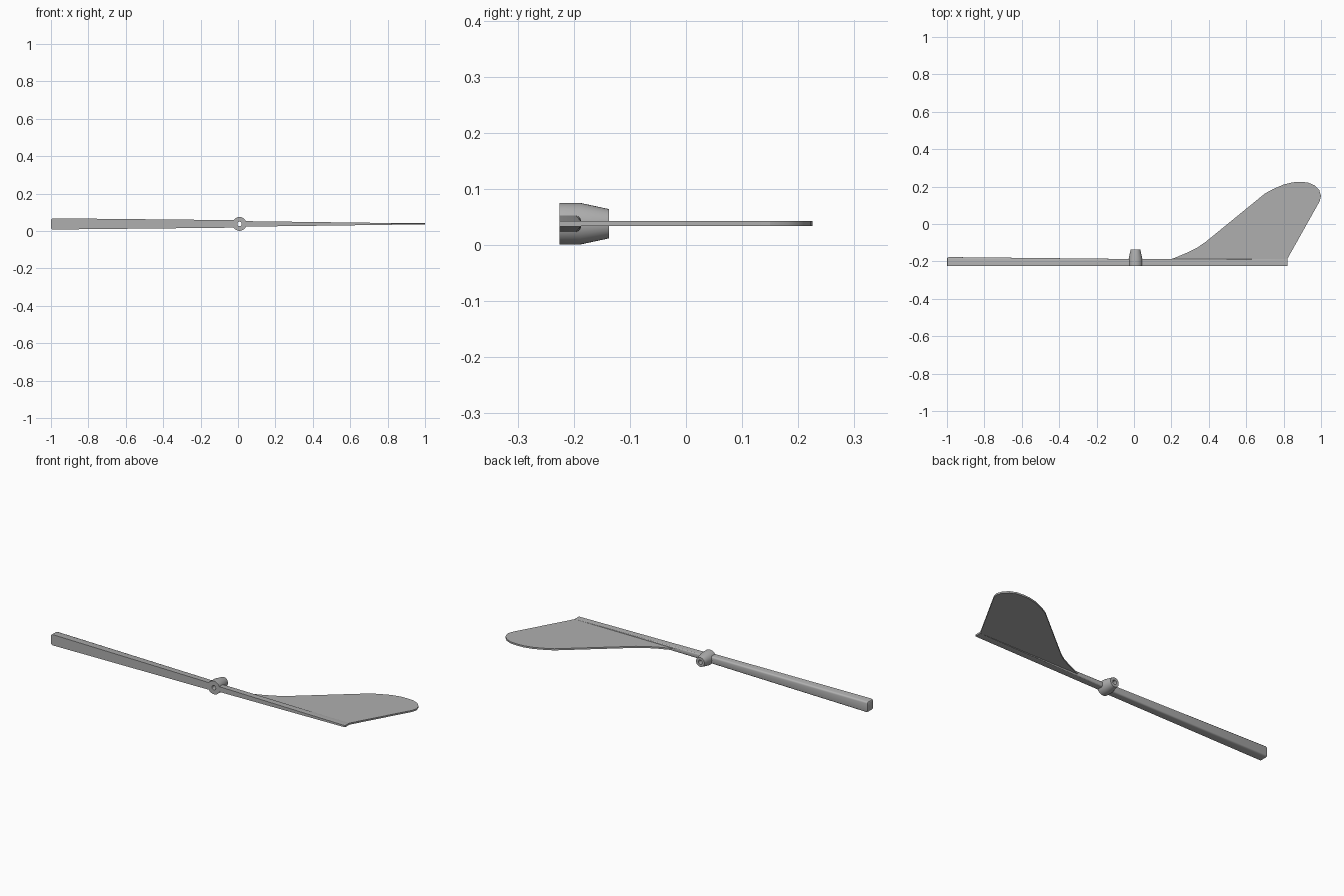
import bpy, bmesh, math

cube = bpy.data.objects.get("Cube")
if cube:
    bpy.data.objects.remove(cube, do_unlink=True)

FRONT, MID = -0.225, 0.038   # front plane (y) and centre height (z)

grey = bpy.data.materials.new("light grey")
grey.use_nodes = True
colour = (0.43, 0.43, 0.43, 1)
grey.diffuse_color = colour
grey.node_tree.nodes["Principled BSDF"].inputs["Base Color"].default_value = colour


def finish(bm, name):
    bmesh.ops.recalc_face_normals(bm, faces=bm.faces)
    mesh = bpy.data.meshes.new(name)
    bm.to_mesh(mesh)
    bm.free()
    mesh.materials.append(grey)
    ob = bpy.data.objects.new(name, mesh)
    bpy.context.collection.objects.link(ob)
    bpy.ops.object.select_all(action='DESELECT')
    ob.select_set(True)
    bpy.context.view_layer.objects.active = ob
    bpy.ops.object.shade_smooth_by_angle(angle=math.radians(30))
    return ob


def bridge(bm, a, b):
    for i in range(len(a)):
        j = (i + 1) % len(a)
        bm.faces.new((a[i], a[j], b[j], b[i]))


def beam(name, sections):
    """Loft a bar, flat in front and rounded at the back, along x."""
    bm = bmesh.new()
    rings = []
    for x, half, back, radius in sections:
        upper = [(FRONT, half)]
        for step in range(4):
            t = math.radians(90 - 30 * step)
            upper.append((back - radius + radius * math.cos(t),
                          half - radius + radius * math.sin(t)))
        outline = upper + [(y, -z) for y, z in reversed(upper)]
        rings.append([bm.verts.new((x, y, MID + z)) for y, z in outline])
    for a, b in zip(rings, rings[1:]):
        bridge(bm, a, b)
    bm.faces.new(rings[0])
    bm.faces.new(rings[-1])
    return finish(bm, name)


# Counterweight arm with softened end, and slim arm carrying the fin
beam("counterweight_arm", [(-1.0, 0.022, -0.184, 0.008),
                           (-0.997, 0.027, -0.179, 0.008),
                           (-0.99, 0.030, -0.177, 0.009),
                           (-0.018, 0.020, -0.187, 0.009)])
beam("fin_arm", [(0.034, 0.0148, -0.187, 0.009),
                 (0.82, 0.0047, -0.187, 0.001)])

# Flat tail fin
outline = [(0.12, -0.20), (0.19, -0.189), (0.21, -0.184), (0.28, -0.155),
           (0.34, -0.125), (0.38, -0.098), (0.70, 0.163), (0.74, 0.185),
           (0.80, 0.211), (0.85, 0.223), (0.89, 0.225), (0.93, 0.222),
           (0.965, 0.207), (0.99, 0.182), (1.0, 0.15), (0.993, 0.122),
           (0.818, -0.19), (0.818, -0.215), (0.12, -0.215)]
bm = bmesh.new()
low, high = [[bm.verts.new((x, y, MID + s * 0.0045)) for x, y in outline] for s in (-1, 1)]
bridge(bm, low, high)
bm.faces.new(low)
bm.faces.new(high)
finish(bm, "tail_fin")

# Tapered hub with a through hole, turned about the y axis
profile = [(0.037, FRONT), (0.037, -0.188), (0.026, -0.137),
           (0.012, -0.137), (0.012, FRONT)]
bm = bmesh.new()
sides = 32
rings = []
for k in range(sides):
    t = math.tau * k / sides
    rings.append([bm.verts.new((0.008 + r * math.cos(t), y, MID + r * math.sin(t)))
                  for r, y in profile])
for k in range(sides):
    bridge(bm, rings[k], rings[(k + 1) % sides])
finish(bm, "pivot_hub")
